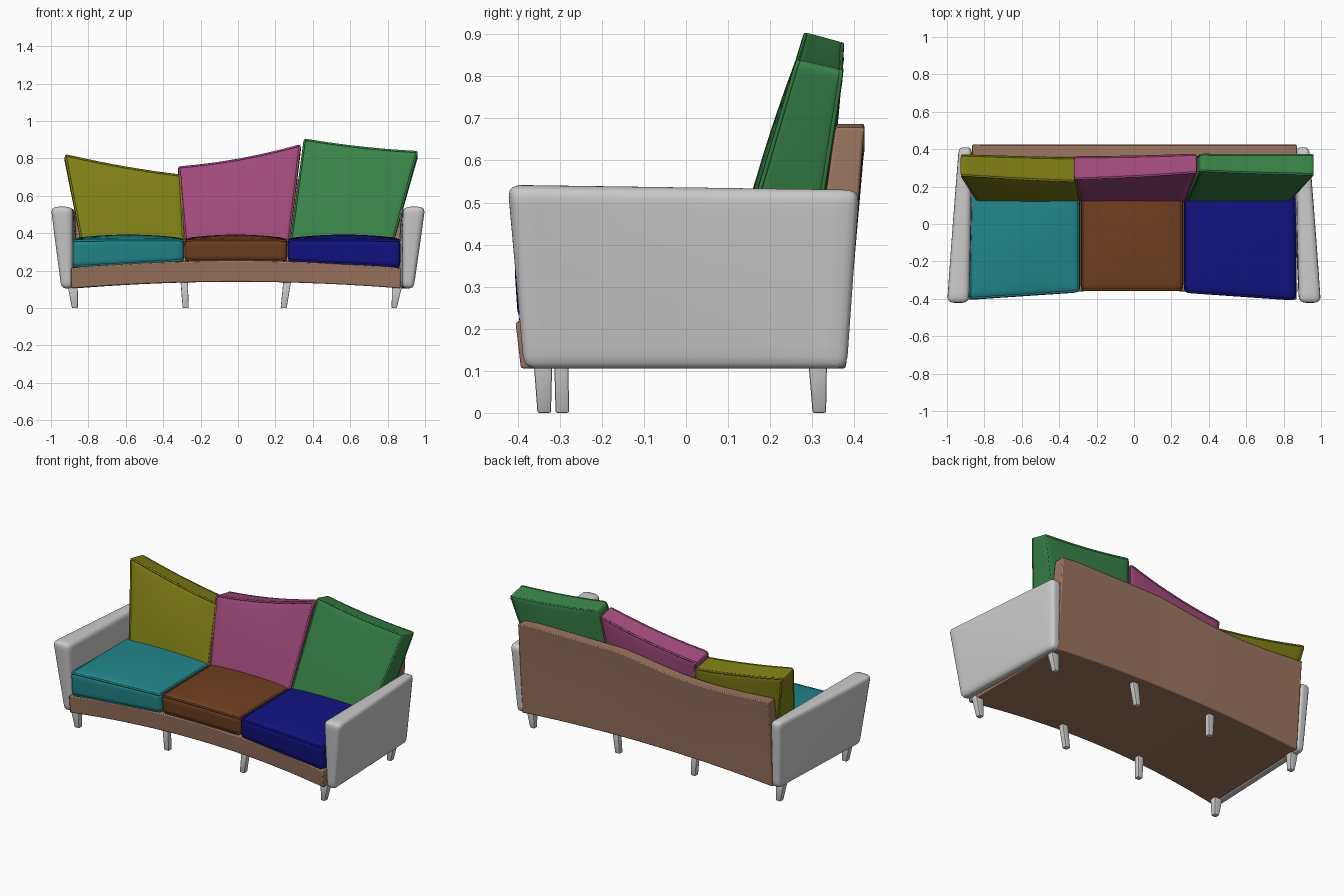
import bpy, bmesh, math
from mathutils import Vector

if "Cube" in bpy.data.objects:
    bpy.data.objects.remove(bpy.data.objects["Cube"])


def material(name, rgb):
    m = bpy.data.materials.new(name)
    m.diffuse_color = (*rgb, 1)
    m.use_nodes = True
    m.node_tree.nodes["Principled BSDF"].inputs["Base Color"].default_value = m.diffuse_color
    return m


def finish(name, bm, mat=None, angle=35):
    bmesh.ops.recalc_face_normals(bm, faces=bm.faces[:])
    me = bpy.data.meshes.new(name)
    bm.to_mesh(me)
    bm.free()
    ob = bpy.data.objects.new(name, me)
    bpy.context.collection.objects.link(ob)
    if mat:
        me.materials.append(mat)
    bpy.ops.object.select_all(action='DESELECT')
    ob.select_set(True)
    bpy.context.view_layer.objects.active = ob
    bpy.ops.object.shade_smooth_by_angle(angle=math.radians(angle))
    return ob


def soft_block(name, near, far, r, bulge=0.0, sag=0.0, mat=None, piping=False):
    """Rounded, puffed block between two quads (each BL, BR, TR, TL)."""
    near = [Vector(p) for p in near]
    far = [Vector(p) for p in far]

    def tri(u, v, w):
        a, b, c = (u + 1) / 2, (v + 1) / 2, (w + 1) / 2
        quad = lambda q: q[0].lerp(q[1], a).lerp(q[3].lerp(q[2], a), b)
        return quad(near).lerp(quad(far), c)

    axes = [Vector(e) for e in ((1, 0, 0), (0, 1, 0), (0, 0, 1))]
    half = [(tri(*e) - tri(*-e)).length / 2 for e in axes]
    out = (tri(0, 0, -1) - tri(0, 0, 1)).normalized()
    up = (tri(0, 1, 0) - tri(0, -1, 0)).normalized()

    def place(co):
        p = Vector([math.sin(c * math.pi / 2) * h for c, h in zip(co, half)])
        core = Vector([max(-(h - r), min(h - r, c)) for c, h in zip(p, half)])
        d = p - core
        if d.length > 1e-6:
            # push the shell onto a rounded box
            d = d.normalized() * min(r, max(abs(c) for c in d))
        u, v, w = [c / h for c, h in zip(core + d, half)]
        puff = (1 - u * u) * (1 - v * v)
        return (tri(u, v, w) - out * w * bulge * puff
                - up * sag * (1 - u * u) * (v + 1) / 2)

    bm = bmesh.new()
    bmesh.ops.create_cube(bm, size=2)
    bmesh.ops.subdivide_edges(bm, edges=bm.edges[:], cuts=17, use_grid_fill=True)
    for vert in bm.verts:
        vert.co = place(vert.co)
    finish(name, bm, mat, 60)

    if piping:
        n = 16
        ring = [(-1 + 2 * i / n, -1) for i in range(n)]
        ring += [(1, -1 + 2 * i / n) for i in range(n)]
        ring += [(1 - 2 * i / n, 1) for i in range(n)]
        ring += [(-1, 1 - 2 * i / n) for i in range(n)]
        for side, w in (("near", -1), ("far", 1)):
            cu = bpy.data.curves.new(f"{name}_piping_{side}", 'CURVE')
            cu.dimensions = '3D'
            cu.bevel_depth = 0.006
            cu.bevel_resolution = 1
            sp = cu.splines.new('POLY')
            sp.points.add(len(ring) - 1)
            for pt, (u, v) in zip(sp.points, ring):
                pt.co = (*place((u, v, w)), 1)
            sp.use_cyclic_u = True
            cu.materials.append(mat)
            bpy.context.collection.objects.link(bpy.data.objects.new(cu.name, cu))


# Frame: arched base and leaning backrest, lofted along x as one L section
frame_mat = material("frame_brown", (0.34, 0.18, 0.115))
bm = bmesh.new()
rows = []
N = 32
for i in range(N + 1):
    t = -1 + 2 * i / N
    k = 1 - t * t
    xf, xb = -0.012 + 0.88 * t, 0.003 + 0.868 * t
    bot = 0.105 + 0.035 * k
    top = 0.215 + 0.038 * k
    back = 0.665 + 0.013 * t + 0.035 * math.sin(math.pi * t) * (1 - 0.3 * abs(t))
    back = min(back, 0.687)
    sec = [(xf, -0.393 + 0.05 * k, bot), (xf, -0.406 + 0.05 * k, top),
           (xb, 0.29, top), (xb, 0.355, back), (xb, 0.425, back),
           (xb, 0.422, back - 0.02), (xb, 0.38, bot)]
    rows.append([bm.verts.new(p) for p in sec])
for a, b in zip(rows, rows[1:]):
    for j in range(len(a)):
        j2 = (j + 1) % len(a)
        bm.faces.new((a[j], a[j2], b[j2], b[j]))
bm.faces.new(rows[0])
bm.faces.new(rows[-1])
frame = finish("frame", bm, frame_mat)
bev = frame.modifiers.new("bevel", 'BEVEL')
bev.width = 0.006
bev.segments = 2
bev.limit_method = 'ANGLE'
bev.angle_limit = math.radians(40)

# Arms: flared outwards to the top and front
for side, s, dx in (("left", -1, 0.0), ("right", 1, -0.005)):
    q = lambda x, y, z: (s * (x + dx * (z < 0.3)), y, z)
    outer = [q(0.945, -0.385, 0.105), q(0.915, 0.382, 0.105),
             q(0.938, 0.412, 0.53), q(1.003, -0.424, 0.542)]
    inner = [q(0.885, -0.385, 0.105), q(0.858, 0.382, 0.105),
             q(0.868, 0.412, 0.53), q(0.882, -0.424, 0.542)]
    soft_block(f"{side}_arm", outer, inner, 0.027, 0.006)

# Seat cushions: near quad is the top, far quad the underside
teal = material("teal", (0.015, 0.24, 0.26))
brown = material("brown", (0.16, 0.048, 0.014))
blue = material("blue", (0.006, 0.006, 0.22))
seats = [
    ("left_seat_cushion", teal, -0.885, -0.288, -0.408, -0.368, 0.212, 0.248),
    ("middle_seat_cushion", brown, -0.286, 0.264, -0.362, -0.362, 0.248, 0.248),
    ("right_seat_cushion", blue, 0.266, 0.868, -0.370, -0.412, 0.248, 0.212),
]
for name, mat, x0, x1, y0, y1, z0, z1 in seats:
    top = [(x0, y0, 0.37), (x1, y1, 0.37), (x1, 0.24, 0.375), (x0, 0.24, 0.375)]
    low = [(x0, y0 + 0.01, z0), (x1, y1 + 0.01, z1), (x1, 0.24, z1), (x0, 0.24, z0)]
    soft_block(name, top, low, 0.03, 0.02, 0.0, mat, True)

# Back cushions: near quad is the front; each flares and slopes differently
olive = material("olive", (0.21, 0.21, 0.008))
plum = material("plum", (0.36, 0.07, 0.2))
green = material("green", (0.04, 0.23, 0.065))
backs = [
    ("left_back_cushion", olive, -0.835, -0.286, -0.93, 0.825, -0.303, 0.713, 0.01),
    ("middle_back_cushion", plum, -0.280, 0.272, -0.322, 0.757, 0.338, 0.878, 0.018),
    ("right_back_cushion", green, 0.276, 0.825, 0.352, 0.908, 0.964, 0.84, 0.01),
]
for name, mat, b0, b1, t0, h0, t1, h1, sag in backs:
    # the top leans back with height
    yf = lambda z: 0.11 + (z - 0.33) * 0.30
    yb = lambda z: min(0.375, 0.30 + (z - 0.33) * 0.145)
    front = [(b0, 0.11, 0.33), (b1, 0.11, 0.33), (t1, yf(h1), h1), (t0, yf(h0), h0)]
    rear = [(b0, 0.30, 0.33), (b1, 0.30, 0.33),
            (t1, yb(h1), h1 - 0.025), (t0, yb(h0), h0 - 0.025)]
    soft_block(name, front, rear, 0.018, 0.012, sag, mat, True)

# Legs: four tapered square legs in front, four at the back
leg_x = [(-0.884, 0.027, -0.872, 0.016), (-0.288, 0.02, -0.28, 0.016),
         (0.264, 0.021, 0.244, 0.016), (0.851, 0.027, 0.835, 0.014)]
for i, (xt, wt, xb, wb) in enumerate(leg_x):
    inner_leg = i in (1, 2)
    ztop = 0.15 if inner_leg else 0.12
    for row, y, yb in (("front", -0.297 if inner_leg else -0.34,
                        -0.294 if inner_leg else -0.337),
                       ("back", 0.313, 0.317)):
        dy = 0.017 if inner_leg else 0.022
        bm = bmesh.new()
        bmesh.ops.create_cube(bm, size=2)
        for v in bm.verts:
            sx, sy, sz = v.co
            if sz > 0:
                v.co = (xt + sx * wt, y + sy * dy, ztop)
            else:
                v.co = (xb + sx * wb, yb + sy * 0.016, 0)
        bmesh.ops.bevel(bm, geom=bm.edges[:], offset=0.004, segments=2,
                        affect='EDGES', profile=0.5)
        finish(f"{row}_leg_{i + 1}", bm)
